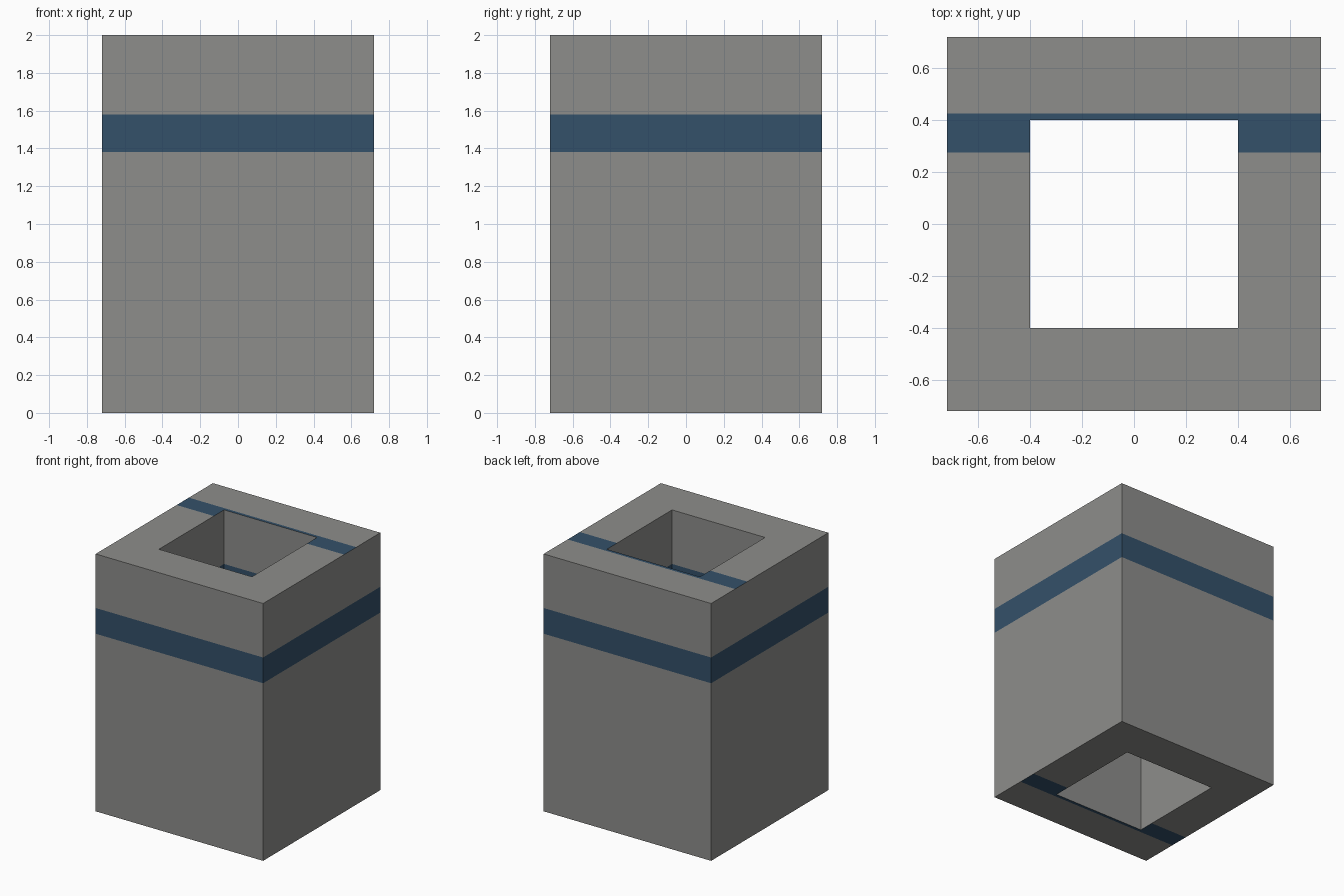
import bpy
import bmesh

cube = bpy.data.objects.get("Cube")
if cube:
    bpy.data.objects.remove(cube, do_unlink=True)

OUTER, INNER, HEIGHT = 0.72, 0.40, 2.0
BAND = (1.38, 1.58)       # stripe height on all walls
CAP_STRIPE = (0.275, 0.425)  # stripe across the rims


def make_material(name, rgb):
    mat = bpy.data.materials.new(name)
    mat.use_nodes = True
    color = (*rgb, 1.0)
    mat.diffuse_color = color
    mat.node_tree.nodes["Principled BSDF"].inputs["Base Color"].default_value = color
    return mat


def square(bm, half, z):
    corners = ((-1, -1), (1, -1), (1, 1), (-1, 1))
    return [bm.verts.new((half * x, half * y, z)) for x, y in corners]


def bridge(bm, ring_a, ring_b):
    for i in range(4):
        j = (i + 1) % 4
        bm.faces.new((ring_a[i], ring_a[j], ring_b[j], ring_b[i]))


# Square tube: outer and inner walls split at the stripe heights
bm = bmesh.new()
levels = (0.0, *BAND, HEIGHT)
outer = [square(bm, OUTER, z) for z in levels]
inner = [square(bm, INNER, z) for z in levels]
for k in range(len(levels) - 1):
    bridge(bm, outer[k], outer[k + 1])
    bridge(bm, inner[k + 1], inner[k])
bridge(bm, outer[-1], inner[-1])
bridge(bm, inner[0], outer[0])
bm.normal_update()

# Cut the rims: stripe toward the back on top, toward the front below
for side in (1, -1):
    for y in CAP_STRIPE:
        caps = [f for f in bm.faces if f.normal.z * side > 0.9]
        geom = set(caps)
        for f in caps:
            geom.update(f.edges)
            geom.update(f.verts)
        bmesh.ops.bisect_plane(bm, geom=list(geom), dist=1e-5,
                               plane_co=(0, side * y, 0), plane_no=(0, 1, 0))
        bm.normal_update()
bmesh.ops.recalc_face_normals(bm, faces=bm.faces[:])

# Colour the stripes by face position
for f in bm.faces:
    c = f.calc_center_median()
    if abs(f.normal.z) > 0.9:
        y = c.y * f.normal.z
        striped = CAP_STRIPE[0] < y < CAP_STRIPE[1]
    else:
        z = sum(v.co.z for v in f.verts) / len(f.verts)
        striped = BAND[0] < z < BAND[1]
    f.material_index = int(striped)

mesh = bpy.data.meshes.new("square_tube")
bm.to_mesh(mesh)
bm.free()
mesh.materials.append(make_material("stone_grey", (0.27, 0.27, 0.26)))
mesh.materials.append(make_material("stripe_blue", (0.034, 0.082, 0.143)))
tube = bpy.data.objects.new("square_tube", mesh)
bpy.context.collection.objects.link(tube)
